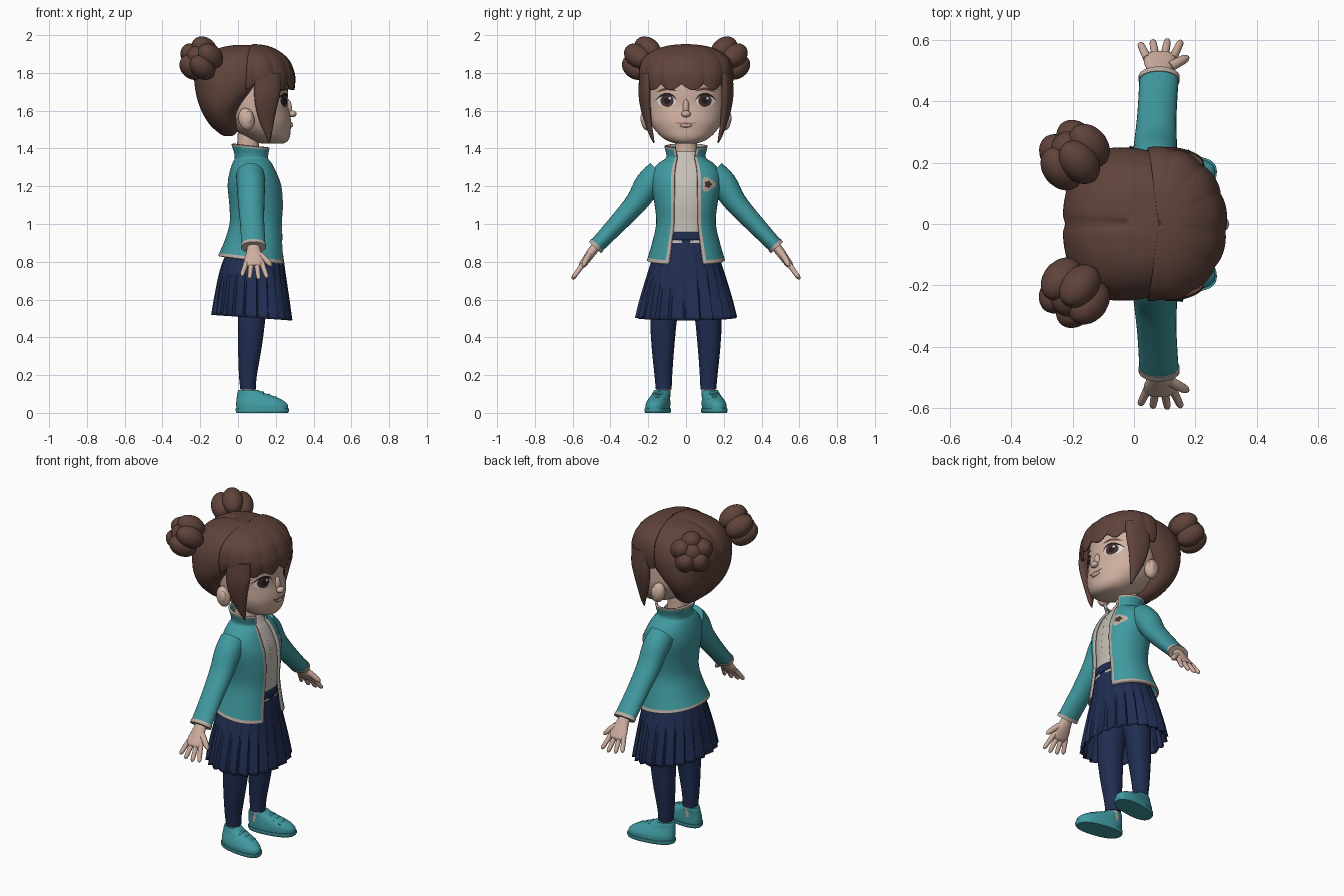
import bpy, bmesh, math
from math import pi, sin, cos, exp, asin, radians
from mathutils import Vector, Matrix

cube = bpy.data.objects.get("Cube")
if cube:
    bpy.data.objects.remove(cube)


def material(name, *rgb):
    m = bpy.data.materials.new(name)
    m.use_nodes = True
    m.diffuse_color = (*rgb, 1)
    m.node_tree.nodes["Principled BSDF"].inputs["Base Color"].default_value = (*rgb, 1)
    return m


TEAL = material("teal cloth", .05, .32, .35)
NAVY = material("navy cloth", .015, .027, .085)
HAIR = material("brown hair", .115, .056, .043)
SKIN = material("skin", .62, .43, .35)
TRIM = material("beige trim", .48, .41, .36)
SHIRT = material("pale shirt", .56, .52, .47)
IRIS = material("dark brown iris", .06, .03, .028)
LASH = material("dark lash", .018, .012, .012)
WHITE = material("eye white", .75, .72, .7)
LIP = material("lip pink", .42, .2, .18)
made = []
SIDES = (("left", 1), ("right", -1))


def build(name, verts, faces, mats, idx=None, side=1, thick=0):
    """Mesh object from points; side -1 reflects it across y = 0."""
    me = bpy.data.meshes.new(name)
    if side < 0:
        faces = [f[::-1] for f in faces]
    me.from_pydata([(x, y * side, z) for x, y, z in verts], [], faces)
    for m in mats:
        me.materials.append(m)
    if idx:
        for p, i in zip(me.polygons, idx):
            p.material_index = i
    ob = bpy.data.objects.new(name, me)
    bpy.context.collection.objects.link(ob)
    if thick:
        mod = ob.modifiers.new("thickness", 'SOLIDIFY')
        mod.thickness, mod.offset = thick, -1
    made.append(ob)
    return ob


def refine(rows, k=4):
    """Smooth curve through rows of numbers."""
    out, n = [], len(rows)
    for i in range(n - 1):
        a, b, c, d = (rows[max(0, min(n - 1, i + o))] for o in (-1, 0, 1, 2))
        for s in range(k):
            t = s / k
            out.append([q + .5 * t * (r - p + t * (2 * p - 5 * q + 4 * r - w + t * (3 * (q - r) + w - p)))
                        for p, q, r, w in zip(a, b, c, d)])
    return out + [list(rows[-1])]


def grid_faces(rows, cols, wrap, cap):
    f = []
    for i in range(rows - 1):
        for j in range(cols if wrap else cols - 1):
            k = (j + 1) % cols
            f.append([i * cols + j, i * cols + k, (i + 1) * cols + k, (i + 1) * cols + j])
    if cap:
        f += [list(range(cols))[::-1], [(rows - 1) * cols + j for j in range(cols)]]
    return f


def loft(name, rows, mats, n=48, p=2.2, arc=None, post=None, rule=None, cap=True, side=1, thick=0):
    """Stack of rounded sections: z, back x, front x, half width, [centre y, front gap]."""
    fine = refine(rows)
    gap = len(rows[0]) > 5
    wrap = not (gap or arc)
    share = [j / n for j in range(n)] if wrap else [j / (n - 1) for j in range(n)]
    if gap:
        share = [0, .018] + [.018 + .964 * s for s in share[1:-1]] + [.982, 1]
    verts = []
    for r in fine:
        z, xb, xf, hy = r[:4]
        cy = r[4] if len(r) > 4 else 0
        a0, a1 = arc or (0, 2 * pi)
        if gap:
            a0 = asin((r[5] / hy) ** (p / 2))
            a1 = 2 * pi - a0
        for s in share:
            a = a0 + s * (a1 - a0)
            ex = [math.copysign(abs(v) ** (2 / p), v) for v in (cos(a), sin(a))]
            v = ((xb + xf) / 2 + (xf - xb) / 2 * ex[0], cy + hy * ex[1], z)
            verts.append(post(*v, a) if post else v)
    cols = len(share)
    idx = None
    if rule:
        idx = [rule((fine[i][0] + fine[i + 1][0]) / 2, j, cols - 1)
               for i in range(len(fine) - 1) for j in range(cols - 1)]
    return build(name, verts, grid_faces(len(fine), cols, wrap, cap and wrap), mats, idx, side, thick)


def tube(name, pts, radii, mat, side=1, n=20):
    """Tapered limb; radii hold the width along x and across."""
    fine = refine([(*p, *r) for p, r in zip(pts, radii)])
    verts = []
    for i, r in enumerate(fine):
        t = Vector(fine[min(i + 1, len(fine) - 1)][:3]) - Vector(fine[max(i - 1, 0)][:3])
        t.normalize()
        u = Vector((1, 0, 0))
        u = (u - t * u.dot(t)).normalized()
        w = t.cross(u)
        verts += [Vector(r[:3]) + u * r[3] * cos(2 * pi * j / n) + w * r[4] * sin(2 * pi * j / n) for j in range(n)]
    return build(name, verts, grid_faces(len(fine), n, True, True), [mat], None, side)


def ball(name, loc, radii, mat, rot=None):
    bm = bmesh.new()
    bmesh.ops.create_uvsphere(bm, u_segments=24, v_segments=16, radius=1)
    bm.transform(Matrix.Translation(loc) @ (rot or Matrix()) @ Matrix.Diagonal((*radii, 1)))
    ob = build(name, [], [], [mat])
    bm.to_mesh(ob.data)
    bm.free()


def surface_x(rows, y, z, p):
    """Front x of a loft at y, z."""
    fine = refine(rows)
    r = min(fine, key=lambda q: abs(q[0] - z))
    o = min((q for q in fine if q is not r), key=lambda q: abs(q[0] - z))
    t = (z - r[0]) / (o[0] - r[0])
    xb, xf, hy = (r[k] + t * (o[k] - r[k]) for k in (1, 2, 3))
    return (xb + xf) / 2 + (xf - xb) / 2 * max(0, 1 - min(1, abs(y) / hy) ** p) ** (1 / p)


def disc(name, rows, p, cy, cz, ry, rz, lift, mat, side=1, lobes=0):
    """Thin round plate lying on the front of a loft."""
    verts = []
    for ring in (.01, .35, .7, 1):
        for j in range(30):
            a = 2 * pi * j / 30
            k = ring * (1 + .18 * cos(lobes * a) if lobes else 1)
            y, z = cy + ry * k * cos(a), cz + rz * k * sin(a)
            verts.append((surface_x(rows, y, z, p) + lift, y, z))
    faces = [f[::-1] for f in grid_faces(4, 30, True, False)]
    build(name, verts, faces, [mat], None, side)


def stroke(name, rows, p, pts, width, lift, mat, side=1):
    """Thin tapered line lying on the front of a loft."""
    fine, verts = refine(pts), []
    for i, (y, z) in enumerate(fine):
        h = width * (.15 + sin(pi * i / (len(fine) - 1))) / 2
        verts += [(surface_x(rows, y, z + d, p) + lift, y, z + d) for d in (h, -h)]
    build(name, verts, grid_faces(len(fine), 2, False, False), [mat], None, side)


# Head and face
head = [(1.425, .13, .235, .04), (1.435, .09, .258, .085), (1.46, .04, .274, .128), (1.5, -.02, .279, .166),
        (1.54, -.05, .281, .188), (1.58, -.08, .275, .2), (1.63, -.09, .265, .205), (1.7, -.1, .265, .205),
        (1.78, -.1, .255, .2), (1.86, -.06, .21, .16), (1.91, .0, .12, .08)]
loft("head", head, [SKIN], p=2)
loft("neck", [(1.28, -.02, .14, .08), (1.36, -.01, .118, .064), (1.42, -.005, .112, .058), (1.5, 0, .12, .06)], [SKIN])
ball("nose_tip", (.289, 0, 1.583), (.021, .025, .018), SKIN)
ball("nose_bridge", (.265, 0, 1.615), (.02, .017, .045), SKIN)
ball("lower_lip", (.278, 0, 1.522), (.014, .032, .011), SKIN)
stroke("mouth", head, 2, [(-.06, 1.54), (-.025, 1.531), (0, 1.533), (.025, 1.531), (.06, 1.54)], .012, .007, LIP)
for s, k in SIDES:
    ball(s + "_ear", (.045, k * .205, 1.555), (.042, .034, .06), SKIN, Matrix.Rotation(-.2, 4, 'Y'))
    ball(s + "_ear_hollow", (.055, k * .226, 1.56), (.022, .015, .035), SKIN)
    disc(s + "_eye_white", head, 2, .103, 1.652, .05, .032, .002, WHITE, k)
    disc(s + "_iris", head, 2, .1, 1.653, .035, .033, .004, IRIS, k)
    disc(s + "_pupil", head, 2, .1, 1.653, .018, .018, .006, LASH, k)
    disc(s + "_eye_glint", head, 2, .1 + k * .014, 1.666, .007, .007, .008, WHITE, k)
    stroke(s + "_lash", head, 2, [(.048, 1.652), (.068, 1.678), (.1, 1.688), (.135, 1.678), (.163, 1.655)],
           .012, .007, LASH, k)
    stroke(s + "_brow", head, 2, [(.05, 1.705), (.1, 1.716), (.155, 1.7)], .013, .006, HAIR, k)


# Hair
def parting(x, y, z, a):
    g = 1 - .035 * exp(-(y / .014) ** 2) if x < .1 else 1
    return x * g, y, 1.7 + (z - 1.7) * g


loft("back_hair", [(1.465, -.075, -.03, .05), (1.48, -.1, -.01, .1), (1.52, -.145, .005, .155), (1.58, -.185, .015, .205),
     (1.64, -.21, .06, .235), (1.7, -.225, .12, .248), (1.78, -.232, .18, .248), (1.85, -.208, .2, .225),
     (1.9, -.165, .2, .185), (1.935, -.09, .16, .125), (1.948, -.02, .1, .05)], [HAIR], n=96, p=2.4, post=parting)


def locks(x, y, z, a):
    ridge = abs(sin(a * 6.5 + .6))
    m = .985 + .03 * ridge ** .6
    low = max(0, min(1, (1.8 - z) / .09))
    return .08 + (x - .08) * m, y * m, z + low * (.028 - .035 * ridge)


loft("fringe", [(z, .16 - xf, xf, hy) for z, xf, hy in (
     (1.715, .297, .236), (1.75, .301, .245), (1.8, .298, .249), (1.87, .268, .232), (1.92, .21, .17),
     (1.945, .15, .09), (1.953, .085, .006))], [HAIR], n=110, p=2.1, arc=(-1.72, 1.72), post=locks, thick=.012)
axis = Vector((-.55, .65, .5)).normalized()
for s, k in SIDES:
    loft(s + "_side_lock", [(1.43, .16, .168, .004, .172), (1.47, .145, .178, .011, .185), (1.54, .115, .19, .018, .201),
         (1.62, .093, .207, .025, .214), (1.7, .085, .225, .028, .22), (1.8, .09, .225, .028, .213)], [HAIR], n=24,
         post=lambda x, y, z, a: (x, y * (1 - .9 * (x - .15)), z), side=k)
    n = Vector((axis.x, axis.y * k, axis.z))
    rot = n.to_track_quat('Z', 'Y').to_matrix().to_4x4()
    centre = Vector((-.198, k * .226, 1.873))
    ball(s + "_bun_core", centre, (.07, .07, .085), HAIR, rot)
    for i in range(5):
        a = 2 * pi * i / 5 + .3
        spot = centre + rot.to_3x3() @ Vector((cos(a), sin(a), 0)) * .062
        ball("%s_bun_lobe_%d" % (s, i + 1), spot, (.06, .06, .083), HAIR, rot)


# Jacket and shirt
def hem_tilt(x, y, z, a):
    fade = max(0, min(1, (.9 - z) / .08))
    if z > 1.36:
        fade = .8
    return x, y, z - .12 * fade * (x - .08)


jacket = [(.808, -.105, .258, .207, 0, .095), (.826, -.1, .255, .201, 0, .09), (.9, -.075, .246, .18, 0, .078),
          (1, -.045, .242, .158, 0, .066), (1.1, -.046, .246, .166, 0, .064), (1.2, -.055, .236, .184, 0, .062),
          (1.27, -.046, .21, .182, 0, .06), (1.32, -.03, .185, .148, 0, .054), (1.345, -.018, .168, .11, 0, .05),
          (1.365, -.02, .168, .104, 0, .05), (1.395, -.03, .175, .111, 0, .056), (1.412, -.035, .18, .115, 0, .06)]
loft("jacket", jacket, [TEAL, TRIM], n=60, post=hem_tilt, thick=.012,
     rule=lambda z, j, last: int(z < .824 or z > 1.4 or j == 0 or j == last - 1))
inset = [(z, xb + .016, xf - .016, hy - .016) for z, xb, xf, hy, _, _ in jacket[2:9]]
loft("shirt", inset + [(1.385, -.012, .128, .07)], [SHIRT], cap=False)
stroke("shirt_placket", inset, 2.2, [(-.004, .96), (-.004, 1.15), (-.004, 1.33)], .004, .002, TRIM)
disc("chest_badge", jacket, 2.2, .117, 1.21, .035, .036, .004, TRIM, lobes=3)
disc("badge_centre", jacket, 2.2, .117, 1.21, .018, .018, .007, IRIS, lobes=5)

for s, k in SIDES:
    # Sleeves
    tube(s + "_sleeve", [(.065, .14, 1.262), (.068, .2, 1.208), (.07, .262, 1.115), (.075, .36, 1.005), (.082, .478, .88)],
         [(.075, .078), (.075, .073), (.07, .06), (.064, .05), (.064, .041)], TEAL, k, 28)
    tube(s + "_cuff", [(.082, .468, .891), (.082, .482, .876)], [(.067, .044)] * 2, TRIM, k, 28)
    # Hands
    tube(s + "_palm", [(.082, .46, .9), (.083, .495, .857), (.085, .525, .815), (.085, .548, .785), (.085, .556, .775)],
         [(.032, .027), (.038, .025), (.052, .022), (.05, .019), (.035, .012)], SKIN, k)
    for name, off, length in (("little", -.041, .8), ("ring", -.014, .95), ("middle", .014, 1), ("index", .041, .92)):
        tip = Vector((off * .75, .063, -.088)) * length
        root = Vector((.085 + off, .54, .795))
        tube("%s_%s_finger" % (s, name), [root + tip * t for t in (0, .5, .88, 1)],
             [(.0145, .0145), (.013, .013), (.011, .011), (.003, .003)], SKIN, k, 12)
    tube(s + "_thumb", [(.115, .512, .838), (.145, .528, .812), (.168, .54, .788), (.178, .545, .776)],
         [(.019, .017), (.016, .016), (.013, .013), (.003, .003)], SKIN, k, 12)
    # Legs
    loft(s + "_legging", [(.125, .012, .094, .042, .118), (.2, .005, .1, .047, .12), (.35, 0, .126, .06, .122),
         (.5, 0, .145, .071, .118), (.65, -.02, .16, .078, .1), (.82, -.035, .17, .08, .085)], [NAVY], n=32, side=k)
    loft(s + "_ankle", [(.06, .02, .088, .036, .12), (.14, .02, .088, .036, .118)], [SKIN], n=24, side=k)

    # Shoes, toes turned slightly out
    def turn(x, y, z, a):
        return x, y + .14 * (x - .05), z
    loft(s + "_sole", [(0, -.008, .264, .062, .139), (.01, -.012, .27, .066, .139), (.022, -.012, .27, .066, .139)],
         [TEAL], side=k, post=turn, p=2.4)
    loft(s + "_shoe", [(.02, -.008, .265, .062, .139), (.045, -.01, .262, .062, .138), (.07, -.008, .232, .056, .134),
         (.09, -.006, .185, .049, .13), (.108, -.003, .132, .045, .127), (.122, .002, .108, .042, .125)], [TEAL],
         side=k, post=turn)
    for i in range(3):
        x, z = .13 + .034 * i, .108 - .013 * i
        mid = .13 + .14 * (x - .05)
        tube("%s_lace_%d" % (s, i + 1), [(x, mid - .034, z - .013), (x, mid, z), (x, mid + .034, z - .013)],
             [(.007, .007)] * 3, TEAL, k, 10)


# Pleated skirt
def pleats(x, y, z, a):
    w = max(0, min(1, (.9 - z) / .4))
    m = 1 + .11 * w * (((a * 22 / (2 * pi)) + 1e-6) % 1 - .6)
    return .075 + (x - .075) * m, y * m, z - .07 * w * (x - .075)


loft("skirt", [(.505, -.137, .283, .265), (.62, -.12, .268, .238), (.75, -.095, .25, .2), (.85, -.06, .237, .168),
     (.9, -.035, .23, .148), (.955, -.025, .229, .144)], [NAVY], n=132, post=pleats, cap=False, thick=.006)
loft("waistband", [(.915, -.034, .235, .148), (.957, -.028, .234, .145)], [NAVY], cap=False, thick=.008)

# Soft shading with crisp folds
bpy.ops.object.select_all(action='DESELECT')
for ob in made:
    ob.select_set(True)
bpy.context.view_layer.objects.active = made[0]
bpy.ops.object.shade_smooth_by_angle(angle=radians(50))
